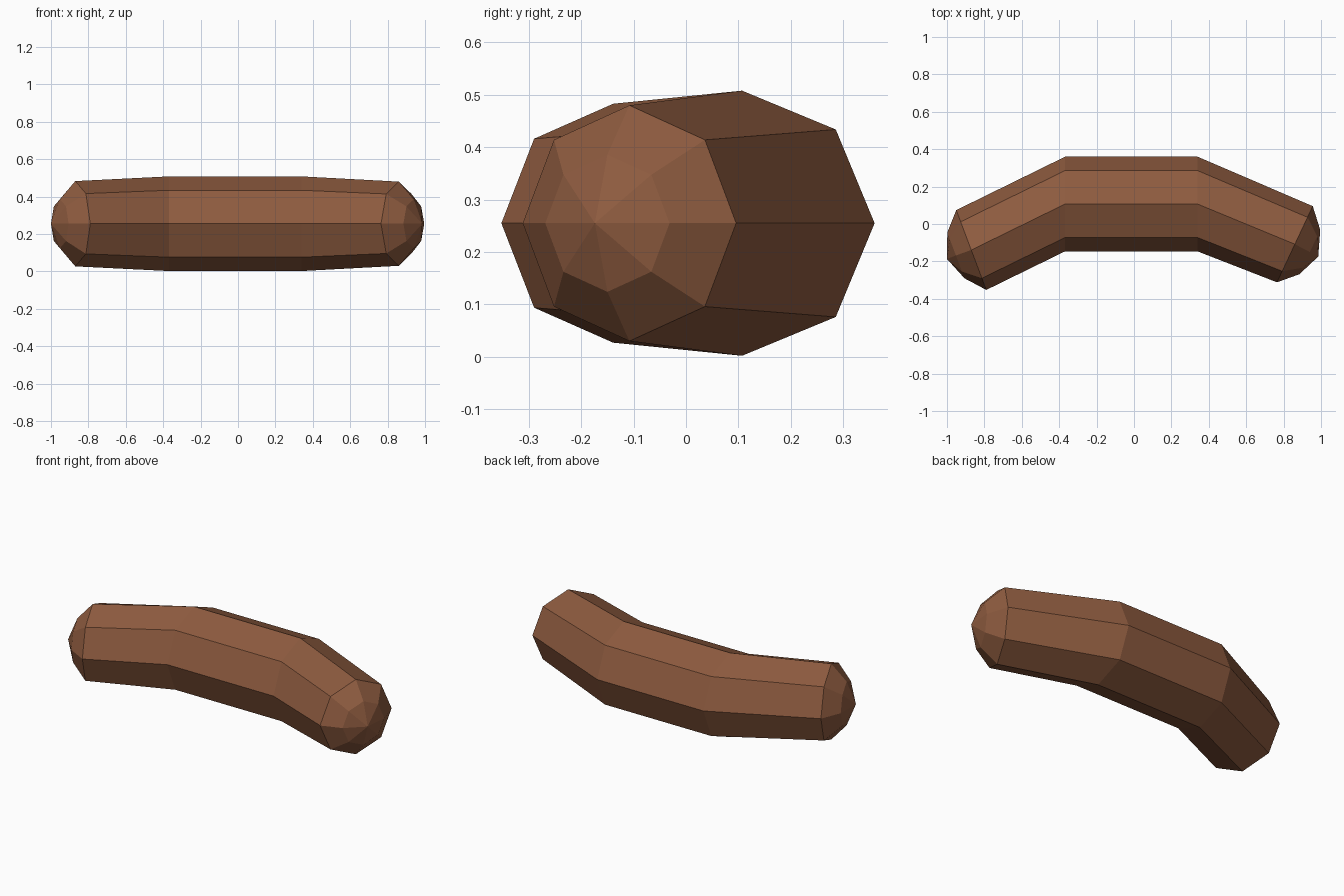
import bpy, bmesh, math
from mathutils import Vector

if "Cube" in bpy.data.objects:
    bpy.data.objects.remove(bpy.data.objects["Cube"])

SIDES = 8
ZC = 0.255

# Stations along the bent body: centre x, centre y, radius, axis direction (x, y)
stations = [
    (-0.952, -0.168, 0.131, (0.936, 0.352)),   # left cap ring
    (-0.870, -0.139, 0.228, (0.936, 0.352)),   # left end
    (-0.368, 0.107, 0.253, (1.0, 0.0)),        # left bend
    (0.339, 0.107, 0.253, (1.0, 0.0)),         # right bend
    (0.860, -0.108, 0.225, (0.905, -0.425)),   # right end
    (0.940, -0.150, 0.131, (0.905, -0.425)),   # right cap ring
]
left_tip, right_tip = (-1.0, -0.187), (0.985, -0.174)

bm = bmesh.new()


def ring(x, y, r, axis):
    side = Vector((-axis[1], axis[0], 0)).normalized()
    up = Vector((0, 0, 1))
    verts = []
    for i in range(SIDES):
        a = math.tau * i / SIDES
        verts.append(bm.verts.new(Vector((x, y, ZC)) + r * (side * math.cos(a) + up * math.sin(a))))
    return verts


rings = [ring(*s) for s in stations]

# Body walls
for a, b in zip(rings, rings[1:]):
    for i in range(SIDES):
        j = (i + 1) % SIDES
        bm.faces.new((a[i], a[j], b[j], b[i]))

# Pointed cap tips
for tip, loop in ((left_tip, rings[0]), (right_tip, rings[-1])):
    v = bm.verts.new((*tip, ZC))
    for i in range(SIDES):
        bm.faces.new((v, loop[i], loop[(i + 1) % SIDES]))

bmesh.ops.recalc_face_normals(bm, faces=bm.faces)
mesh = bpy.data.meshes.new("sausage")
bm.to_mesh(mesh)
bm.free()

brown = bpy.data.materials.new("sausage brown")
brown.diffuse_color = (0.27, 0.105, 0.05, 1)
brown.use_nodes = True
brown.node_tree.nodes["Principled BSDF"].inputs["Base Color"].default_value = brown.diffuse_color
mesh.materials.append(brown)
sausage = bpy.data.objects.new("sausage", mesh)
bpy.context.collection.objects.link(sausage)
